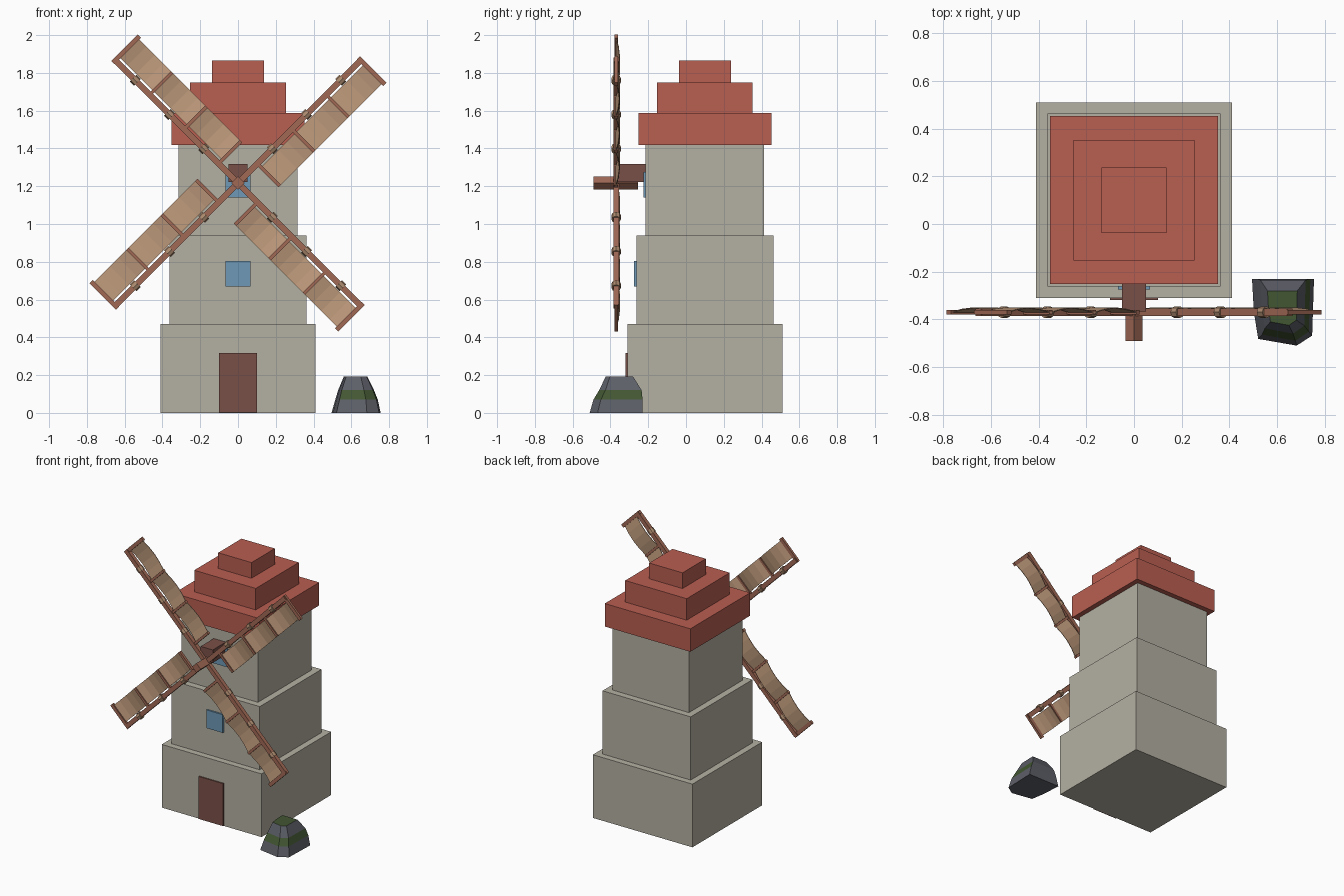
import bpy, bmesh, math
from mathutils import Vector

if "Cube" in bpy.data.objects:
    bpy.data.objects.remove(bpy.data.objects["Cube"], do_unlink=True)


def material(name, rgb):
    lin = [((c / 255 + 0.055) / 1.055) ** 2.4 for c in rgb] + [1]
    m = bpy.data.materials.new(name)
    m.use_nodes = True
    m.diffuse_color = lin
    m.node_tree.nodes["Principled BSDF"].inputs["Base Color"].default_value = lin
    return m


STONE = material("pale stone", (180, 176, 162))
ROOF = material("red roof", (185, 94, 81))
DOOR = material("dark wood", (122, 80, 72))
GLASS = material("blue glass", (110, 153, 183))
WOOD = material("sail wood", (160, 105, 85))
CLOTH = material("tan cloth", (190, 154, 124))
BAND = material("tan binding", (172, 138, 110))
ROCK = material("dark rock", (93, 95, 104))
MOSS = material("moss", (66, 86, 50))


def finish(name, bm, *mats):
    bmesh.ops.recalc_face_normals(bm, faces=bm.faces)
    me = bpy.data.meshes.new(name)
    bm.to_mesh(me)
    bm.free()
    for m in mats:
        me.materials.append(m)
    ob = bpy.data.objects.new(name, me)
    bpy.context.collection.objects.link(ob)
    return ob


def add_box(bm, x, y, z):
    """Box from three (low, high) ranges."""
    for v in bmesh.ops.create_cube(bm, size=1)["verts"]:
        v.co = [lo + (c + 0.5) * (hi - lo) for c, (lo, hi) in zip(v.co, (x, y, z))]


def box(name, mat, x, y, z):
    bm = bmesh.new()
    add_box(bm, x, y, z)
    return finish(name, bm, mat)


# Stepped tower and roof, all centred on one vertical axis
AXIS_Y = 0.1
for name, mat, half, z0, z1 in (
        ("tower_base", STONE, 0.41, 0, 0.47),
        ("tower_middle", STONE, 0.363, 0.47, 0.94),
        ("tower_top", STONE, 0.314, 0.94, 1.42),
        ("roof_lower", ROOF, 0.352, 1.417, 1.588),
        ("roof_middle", ROOF, 0.253, 1.588, 1.748),
        ("roof_cap", ROOF, 0.137, 1.748, 1.865)):
    box(name, mat, (-half, half), (AXIS_Y - half, AXIS_Y + half), (z0, z1))

# Door, windows and axle
box("door", DOOR, (-0.1, 0.1), (-0.319, -0.3), (0.002, 0.318))
box("lower_window", GLASS, (-0.067, 0.067), (-0.275, -0.255), (0.67, 0.805))
box("upper_window", GLASS, (-0.067, 0.067), (-0.226, -0.205), (1.14, 1.275))
box("axle_housing", DOOR, (-0.05, 0.05), (-0.368, -0.21), (1.222, 1.318))
HUB = Vector((0, -0.37, 1.217))
hub = box("hub", WOOD, (-0.025, 0.025), (-0.12, 0.115), (-0.025, 0.025))
hub.location = HUB
hub.rotation_euler.y = math.radians(45)

# Sail arms: local x runs out along the spar, local -z across the cloth
RIBS = [0.145, 0.403, 0.661, 0.92]
for i, label in enumerate(("upper_left", "upper_right", "lower_right", "lower_left")):
    parts = []
    bm = bmesh.new()
    add_box(bm, (0, 0.925), (-0.015, 0.015), (-0.016, 0.016))
    for r in RIBS[:-1]:
        add_box(bm, (r - 0.009, r + 0.009), (-0.01, 0.01), (-0.168, 0))
    add_box(bm, (0.906, 0.932), (-0.009, 0.009), (-0.18, 0.018))
    parts.append(finish(label + "_spar_and_ribs", bm, WOOD))

    # Cloth billows a little between each pair of ribs
    bm = bmesh.new()
    steps = 4
    rows = []
    for k in range(3 * steps + 1):
        seg, t = min(k // steps, 2), k / steps
        u = RIBS[seg] + (t - seg) * (RIBS[seg + 1] - RIBS[seg])
        bulge = 0.02 * abs(math.sin(math.pi * t))
        rows.append([bm.verts.new((u, bulge, v)) for v in (-0.028, -0.168)])
    for a, b in zip(rows, rows[1:]):
        bm.faces.new((a[0], b[0], b[1], a[1]))
    cloth = finish(label + "_cloth", bm, CLOTH)
    cloth.modifiers.new("thickness", "SOLIDIFY").thickness = 0.004
    parts.append(cloth)

    # Bindings wrapped round the spar
    bm = bmesh.new()
    for u in (0.257, 0.513, 0.77):
        vs = bmesh.ops.create_cone(bm, cap_ends=True, segments=8, radius1=0.025,
                                   radius2=0.025, depth=0.032)["verts"]
        for v in vs:
            v.co = (u + v.co.z, v.co.y, v.co.x)
    parts.append(finish(label + "_bindings", bm, BAND))

    for ob in parts:
        ob.location = HUB
        ob.rotation_euler.y = -math.radians(135 - 90 * i)

# Mossy rock: four stacked rings of six corners, with moss on the lid and middle band
outline = [(0.0, 1), (1, 1), (0.97, 0.15), (0.72, 0.0), (0.1, 0.1), (0.03, 0.5)]
bm = bmesh.new()
rings = []
for z, x0, x1, y0, y1 in ((0, 0.495, 0.755, -0.51, -0.23),
                          (0.07, 0.515, 0.74, -0.49, -0.23),
                          (0.12, 0.53, 0.72, -0.46, -0.235),
                          (0.192, 0.56, 0.685, -0.425, -0.28)):
    rings.append([bm.verts.new((x0 + a * (x1 - x0), y0 + b * (y1 - y0), z))
                  for a, b in outline])
for level, (lo, hi) in enumerate(zip(rings, rings[1:])):
    for j in range(6):
        k = (j + 1) % 6
        f = bm.faces.new((lo[j], lo[k], hi[k], hi[j]))
        f.material_index = int(level == 1 and j in (1, 2, 3))
bm.faces.new(rings[0])
bm.faces.new(rings[-1]).material_index = 1
finish("mossy_rock", bm, ROCK, MOSS)
